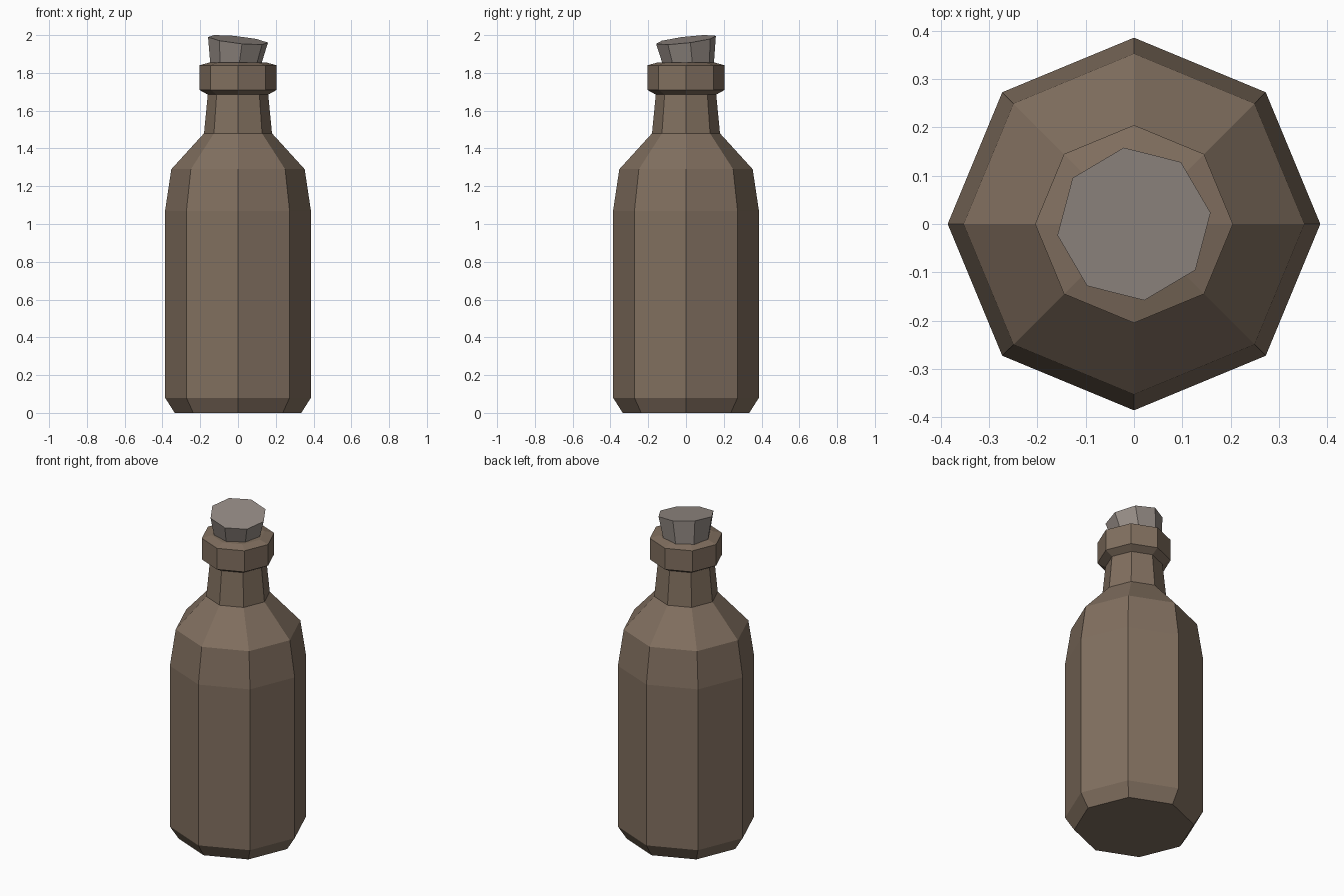
import bpy, bmesh, math
from mathutils import Matrix, Vector

if "Cube" in bpy.data.objects:
    bpy.data.objects.remove(bpy.data.objects["Cube"])

SIDES = 8


def lathe(name, profile, color, turn=0.0):
    """Closed flat-faced solid from (radius, height) rings."""
    bm = bmesh.new()
    rings = []
    for r, z in profile:
        rings.append([bm.verts.new((r * math.cos(turn + math.tau * i / SIDES),
                                    r * math.sin(turn + math.tau * i / SIDES), z))
                      for i in range(SIDES)])
    for a, b in zip(rings, rings[1:]):
        for i in range(SIDES):
            j = (i + 1) % SIDES
            bm.faces.new((a[i], a[j], b[j], b[i]))
    bm.faces.new(rings[0][::-1])
    bm.faces.new(rings[-1])
    bmesh.ops.recalc_face_normals(bm, faces=bm.faces)
    mesh = bpy.data.meshes.new(name)
    bm.to_mesh(mesh)
    bm.free()
    obj = bpy.data.objects.new(name, mesh)
    bpy.context.collection.objects.link(obj)
    mat = bpy.data.materials.new(name + "_color")
    mat.diffuse_color = (*color, 1)
    mat.use_nodes = True
    mat.node_tree.nodes["Principled BSDF"].inputs["Base Color"].default_value = mat.diffuse_color
    mesh.materials.append(mat)
    return obj


# Bottle: chamfered base, body, shoulder, neck and collar
lathe("bottle", [
    (0.335, 0.0), (0.386, 0.08), (0.386, 1.07), (0.353, 1.29),
    (0.18, 1.48), (0.16, 1.685), (0.205, 1.71), (0.205, 1.84), (0.15, 1.855),
], (0.22, 0.16, 0.115))

# Cork: tapered stopper, slightly tilted in the mouth
cork = lathe("cork", [(0.122, -0.2), (0.161, 0.0)], (0.30, 0.26, 0.235), math.radians(8))
tilt = Vector((0, 0, 1)).rotation_difference(Vector((0.11, -0.12, 1)))
cork.matrix_world = Matrix.Translation((0, 0, 1.975)) @ tilt.to_matrix().to_4x4()
